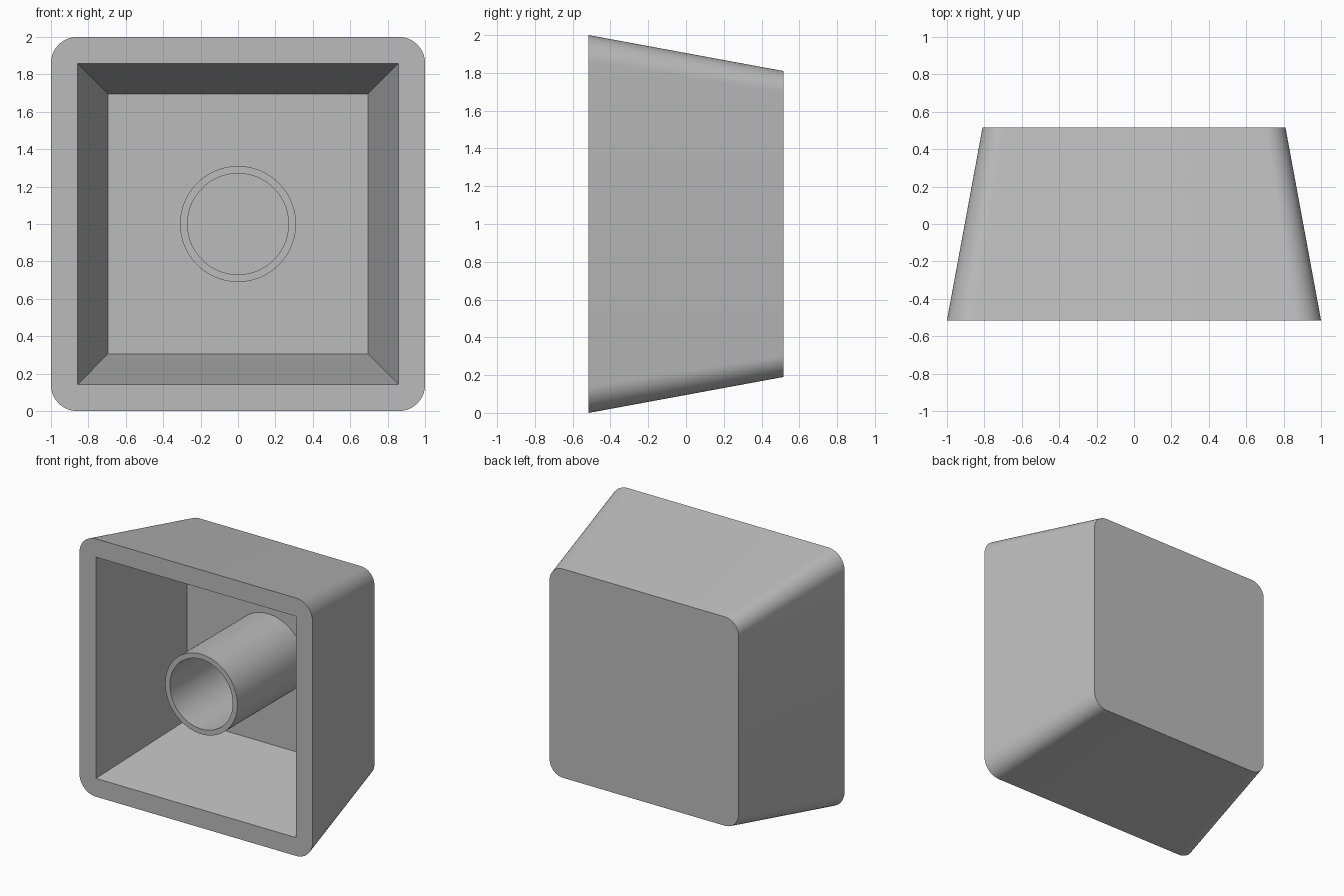
import bpy, bmesh, math

cube = bpy.data.objects.get("Cube")
if cube:
    bpy.data.objects.remove(cube, do_unlink=True)

FRONT, BACK, FLOOR, MID = -0.515, 0.515, 0.37, 1.0
ARC, SEGMENTS = 12, 96

grey = bpy.data.materials.new("light_grey")
grey.use_nodes = True
colour = (0.5, 0.5, 0.5, 1)
grey.diffuse_color = colour
grey.node_tree.nodes["Principled BSDF"].inputs["Base Color"].default_value = colour


def finish(bm, name):
    """Turn a bmesh into a shaded object."""
    bmesh.ops.recalc_face_normals(bm, faces=bm.faces)
    mesh = bpy.data.meshes.new(name)
    bm.to_mesh(mesh)
    bm.free()
    mesh.materials.append(grey)
    obj = bpy.data.objects.new(name, mesh)
    bpy.context.collection.objects.link(obj)
    bpy.ops.object.select_all(action="DESELECT")
    obj.select_set(True)
    bpy.context.view_layer.objects.active = obj
    bpy.ops.object.shade_smooth_by_angle(angle=math.radians(30))
    return obj


def rounded_square(bm, half, radius, y, steps):
    """Ring of vertices, corner by corner; steps = 0 gives sharp corners."""
    ring = []
    for corner, (sx, sz) in enumerate([(1, 1), (-1, 1), (-1, -1), (1, -1)]):
        for i in range(steps + 1):
            a = math.pi / 2 * (corner + i / max(steps, 1))
            x = sx * (half - radius) + radius * math.cos(a)
            z = sz * (half - radius) + radius * math.sin(a)
            ring.append(bm.verts.new((x, y, MID + z)))
    return ring


def bridge(bm, a, b):
    """Quads between two rings of equal length."""
    n = len(a)
    for i in range(n):
        j = (i + 1) % n
        bm.faces.new((a[i], a[j], b[j], b[i]))


# Tapered shell with rounded outer corners and a square cavity
bm = bmesh.new()
outer_front = rounded_square(bm, 1.0, 0.14, FRONT, ARC)
outer_back = rounded_square(bm, 0.81, 0.115, BACK, ARC)
inner_front = rounded_square(bm, 0.858, 0, FRONT, 0)
inner_floor = rounded_square(bm, 0.696, 0, FLOOR, 0)
bridge(bm, outer_front, outer_back)
bridge(bm, inner_front, inner_floor)
bm.faces.new(outer_back)
bm.faces.new(inner_floor)

# Flat rim: a fan at each corner and a strip along each side
for c in range(4):
    start = c * (ARC + 1)
    for i in range(start, start + ARC):
        bm.faces.new((outer_front[i], outer_front[i + 1], inner_front[c]))
    last = start + ARC
    bm.faces.new((outer_front[last], outer_front[(last + 1) % len(outer_front)],
                  inner_front[(c + 1) % 4], inner_front[c]))
finish(bm, "shell")

# Hollow stem rising from the cavity floor, seated slightly into it
bm = bmesh.new()
rings = []
for radius, y in [(0.31, FLOOR + 0.01), (0.31, -0.45), (0.27, -0.45), (0.27, FLOOR + 0.01)]:
    rings.append([bm.verts.new((radius * math.cos(t), y, MID + radius * math.sin(t)))
                  for t in (math.tau * i / SEGMENTS for i in range(SEGMENTS))])
for k in range(4):
    bridge(bm, rings[k], rings[(k + 1) % 4])
finish(bm, "stem_tube")
